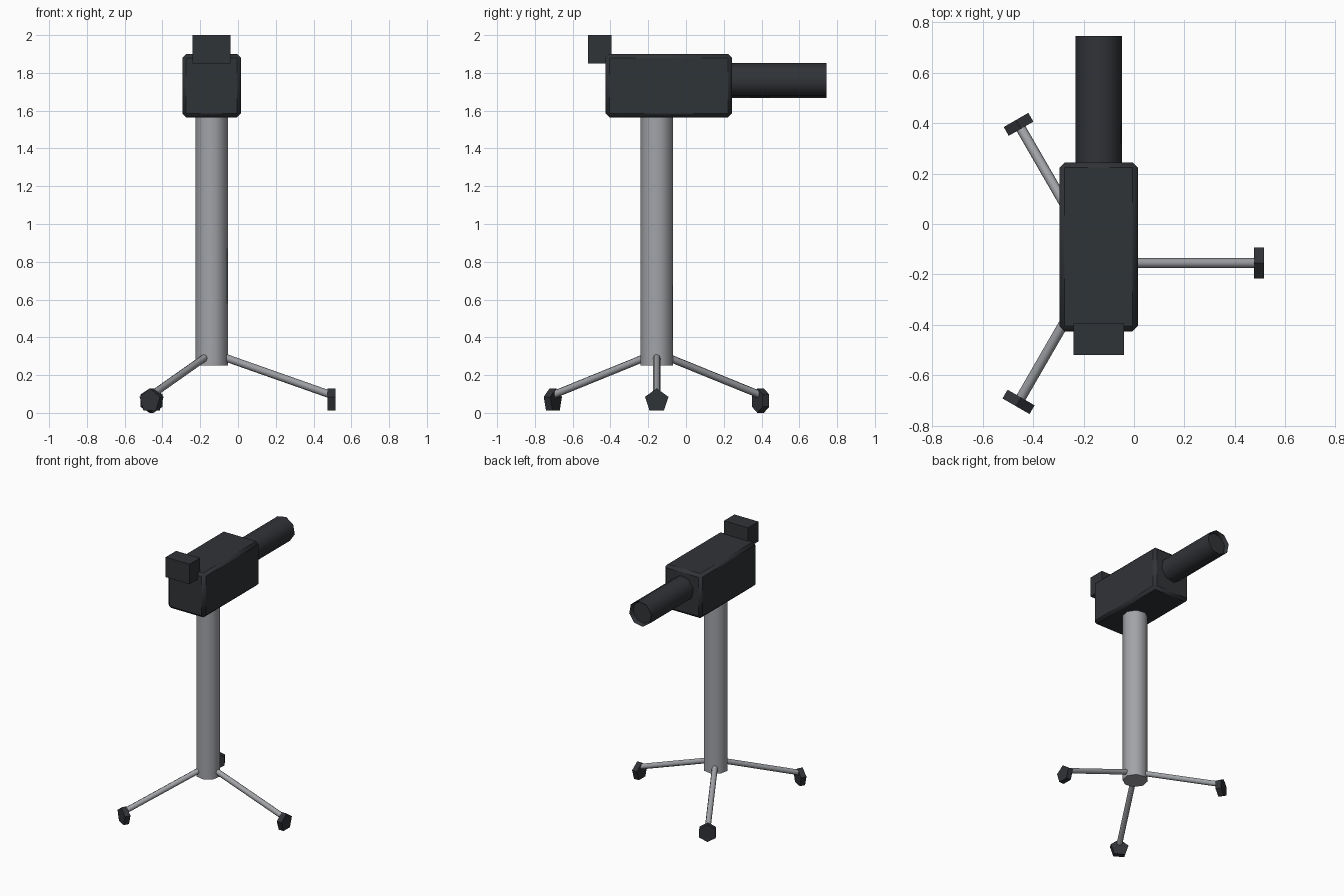
import bpy, bmesh, math
from mathutils import Vector

if "Cube" in bpy.data.objects:
    bpy.data.objects.remove(bpy.data.objects["Cube"])

CX, CY = -0.14, -0.155   # axis of the column

dark = bpy.data.materials.new("dark_shell")
dark.diffuse_color = (0.03, 0.033, 0.038, 1)
dark.use_nodes = True
dark.node_tree.nodes["Principled BSDF"].inputs["Base Color"].default_value = dark.diffuse_color
metal = bpy.data.materials.new("grey_metal")
metal.diffuse_color = (0.36, 0.37, 0.39, 1)
metal.use_nodes = True
metal.node_tree.nodes["Principled BSDF"].inputs["Base Color"].default_value = metal.diffuse_color


def finish(ob, name, mat, angle=60):
    ob.name = name
    ob.data.materials.append(mat)
    bpy.ops.object.shade_smooth_by_angle(angle=math.radians(angle))
    return ob


def rod(name, a, b, r, sides, mat, roll=0.0, angle=60):
    """Prism from a to b; roll 0 puts a corner on top for level rods."""
    a, b = Vector(a), Vector(b)
    d = b - a
    bpy.ops.mesh.primitive_cylinder_add(vertices=sides, radius=r, depth=d.length)
    ob = bpy.context.object
    for v in ob.data.vertices:
        c, s = math.cos(roll), math.sin(roll)
        x, y, z = v.co
        v.co = (c * x - s * y, s * x + c * y, z)
    ob.data.transform(d.to_track_quat('Z', 'Y').to_matrix().to_4x4())
    ob.location = (a + b) / 2
    return finish(ob, name, mat, angle)


def box(name, lo, hi, bevel=0.0):
    lo, hi = Vector(lo), Vector(hi)
    bpy.ops.mesh.primitive_cube_add(size=1, location=(lo + hi) / 2)
    ob = bpy.context.object
    for v in ob.data.vertices:
        v.co *= (hi - lo)
    if bevel:
        m = ob.modifiers.new("bevel", 'BEVEL')
        m.width = bevel
        m.segments = 1
    return ob


# column
rod("column", (CX, CY, 0.25), (CX, CY, 1.60), 0.088, 8, metal, math.radians(12))

# three splayed legs with thin feet
for i, sides in enumerate((5, 6, 5)):
    t = math.radians(120 * i)

    def at(r, z):
        return (CX + r * math.cos(t), CY + r * math.sin(t), z)

    rod(f"leg_{i + 1}", at(0.04, 0.304), at(0.625, 0.098), 0.02, 8, metal)
    rod(f"foot_{i + 1}", at(0.615, 0.065), at(0.655, 0.065), 0.065, sides, dark, angle=30)

# main body
body = box("camera_body", (-0.295, -0.425, 1.565), (0.015, 0.243, 1.90), 0.02)
finish(body, "camera_body", dark, 50)

# viewfinder on the back edge
finder = box("viewfinder", (-0.24, -0.52, 1.85), (-0.04, -0.395, 2.0))
finish(finder, "viewfinder", dark, 30)

# lens barrel with recessed front
lens = rod("lens", (CX, 0.22, 1.76), (CX, 0.745, 1.76), 0.094, 8, dark, math.radians(12), 50)
bm = bmesh.new()
bm.from_mesh(lens.data)
tip = max(bm.faces, key=lambda f: f.calc_center_median().y)
bmesh.ops.inset_region(bm, faces=[tip], thickness=0.012)
bmesh.ops.translate(bm, verts=tip.verts[:], vec=(0, -0.03, 0))
bm.to_mesh(lens.data)
bm.free()
